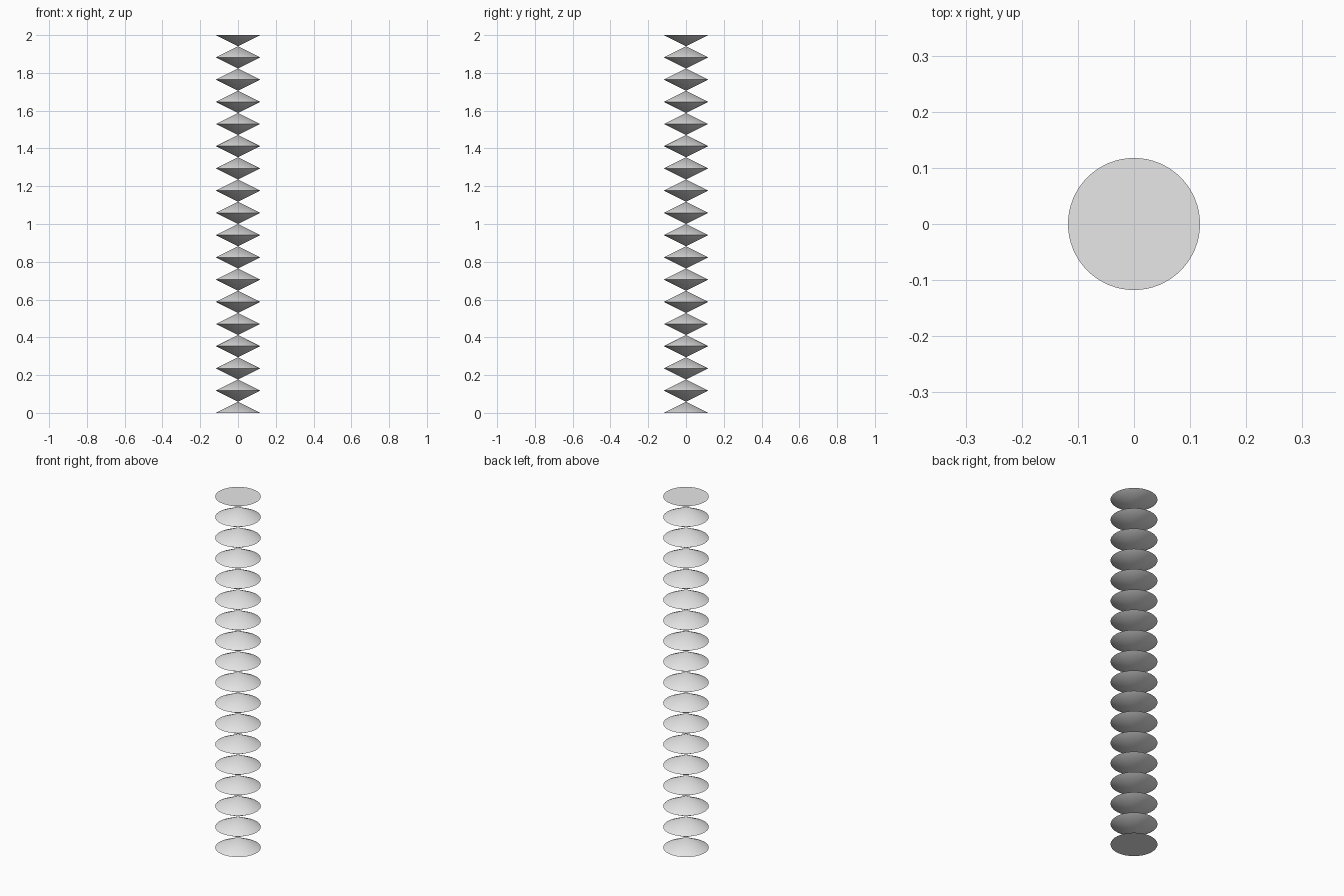
import bpy
import bmesh
from mathutils import Matrix

cube = bpy.data.objects.get("Cube")
if cube:
    bpy.data.objects.remove(cube, do_unlink=True)

COUNT = 17                # stacked hourglass units
PITCH = 2 / COUNT         # height of one unit
RADIUS = PITCH            # rim radius
SEGMENTS = 64

grey = bpy.data.materials.new("light grey")
grey.use_nodes = True
grey.diffuse_color = (0.8, 0.8, 0.8, 1)
grey.node_tree.nodes["Principled BSDF"].inputs["Base Color"].default_value = grey.diffuse_color


def add_cone(bm, z, bottom, top, cap):
    """One half of an hourglass, standing on z."""
    bmesh.ops.create_cone(bm, cap_ends=cap, segments=SEGMENTS,
                          radius1=bottom, radius2=top, depth=PITCH / 2,
                          matrix=Matrix.Translation((0, 0, z + PITCH / 4)))


# Column of hourglasses: each is a cone pointing up under one pointing down
bm = bmesh.new()
for i in range(COUNT):
    add_cone(bm, i * PITCH, RADIUS, 0, i == 0)
    add_cone(bm, (i + 0.5) * PITCH, 0, RADIUS, i == COUNT - 1)

# Weld the rims and the points
bmesh.ops.remove_doubles(bm, verts=bm.verts, dist=0.0005)

mesh = bpy.data.meshes.new("zigzag_column")
bm.to_mesh(mesh)
bm.free()
mesh.materials.append(grey)
column = bpy.data.objects.new("zigzag_column", mesh)
bpy.context.collection.objects.link(column)

# Smooth cone sides, sharp rims
bpy.ops.object.select_all(action="DESELECT")
column.select_set(True)
bpy.context.view_layer.objects.active = column
bpy.ops.object.shade_smooth_by_angle(angle=0.5)
